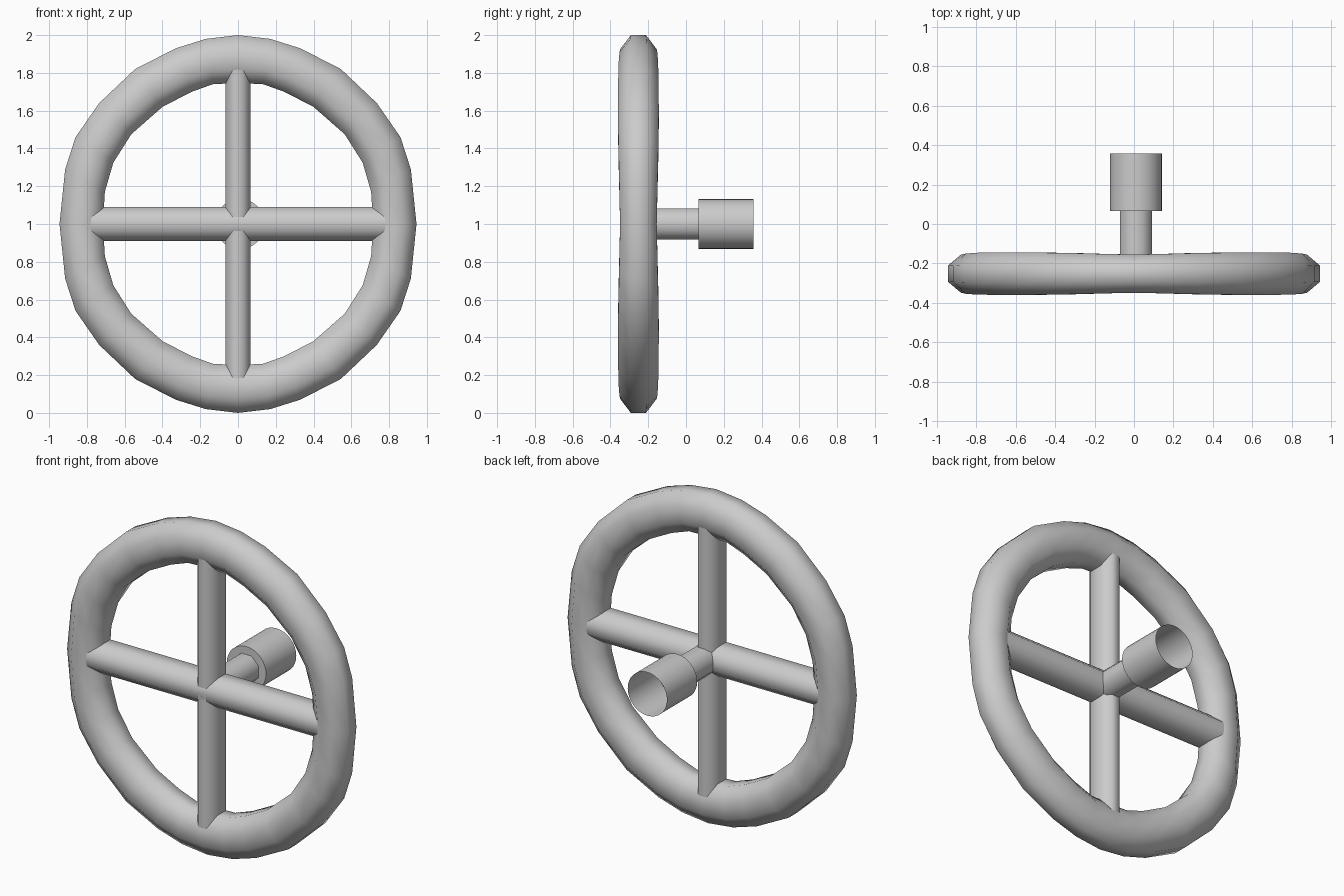
import bpy
from math import sin, cos, pi, radians
from mathutils import Vector

if "Cube" in bpy.data.objects:
    bpy.data.objects.remove(bpy.data.objects["Cube"])

CY = -0.252                      # depth of the wheel plane
Y = Vector((0, 1, 0))


def ring(center, u, v, sides, flat=True):
    """Polygon ring; with flat=True the polygon's sides face along u and v."""
    c = Vector(center)
    off, k = (pi / sides, 1 / cos(pi / sides)) if flat else (0, 1)
    return [c + u * (k * cos(off + 2 * pi * i / sides)) + v * (k * sin(off + 2 * pi * i / sides))
            for i in range(sides)]


def loft(name, rings, closed=False, caps=False, angle=180):
    n, m = len(rings[0]), len(rings)
    faces = []
    for r in range(m if closed else m - 1):
        a, b = r * n, ((r + 1) % m) * n
        faces += [(a + i, a + (i + 1) % n, b + (i + 1) % n, b + i) for i in range(n)]
    if caps:
        faces += [tuple(range(n))[::-1], tuple(range((m - 1) * n, m * n))]
    mesh = bpy.data.meshes.new(name)
    mesh.from_pydata([p for r in rings for p in r], [], faces)
    ob = bpy.data.objects.new(name, mesh)
    bpy.context.collection.objects.link(ob)
    bpy.ops.object.select_all(action='DESELECT')
    ob.select_set(True)
    bpy.context.view_layer.objects.active = ob
    bpy.ops.object.mode_set(mode='EDIT')
    bpy.ops.mesh.select_all(action='SELECT')
    bpy.ops.mesh.normals_make_consistent(inside=False)
    bpy.ops.object.mode_set(mode='OBJECT')
    bpy.ops.object.shade_smooth_by_angle(angle=radians(angle))
    return ob


# Rim: one quarter as (outer x, outer z, inner x, inner z, half depth), mirrored round
quarter = [(0, 1.0, 0, .745, .097), (.17, .98, .13, .741, .100), (.33, .93, .245, .70, .104),
           (.545, .82, .40, .62, .107), (.735, .64, .565, .475, .108), (.86, .46, .66, .325, .106),
           (.915, .29, .705, .17, .102), (.945, 0, .715, 0, .097)]
half = quarter + [(a, -b, c, -d, e) for a, b, c, d, e in quarter[-2::-1]]
full = half + [(-a, b, -c, d, e) for a, b, c, d, e in half[-2:0:-1]]
rings = []
for ox, oz, ix, iz, depth in full:
    out, inn = Vector((ox, CY, oz + 1)), Vector((ix, CY, iz + 1))
    rings.append(ring((out + inn) / 2, (out - inn) / 2, Y * depth, 8))
loft("rim", rings, closed=True)

# Two octagonal spokes crossing at the centre
X, Z = Vector((1, 0, 0)), Vector((0, 0, 1))
loft("horizontal_spoke", [ring((x, CY, 1), Z * .089, Y * .095, 8) for x in (-.83, .83)])
loft("vertical_spoke", [ring((0, CY, 1 + z), X * .067, Y * .095, 8) for z in (-.87, .87)])

# Stem behind the hub
loft("stem", [ring((.01, y, 1), X * .082, Z * .083, 8) for y in (CY, .07)])

# Collar: stepped front face, open at the back
loft("collar", [ring((.01, y, 1), X * r, Z * r, 32, False)
                for y, r in ((.067, .075), (.067, .132), (.357, .132))], angle=40)
